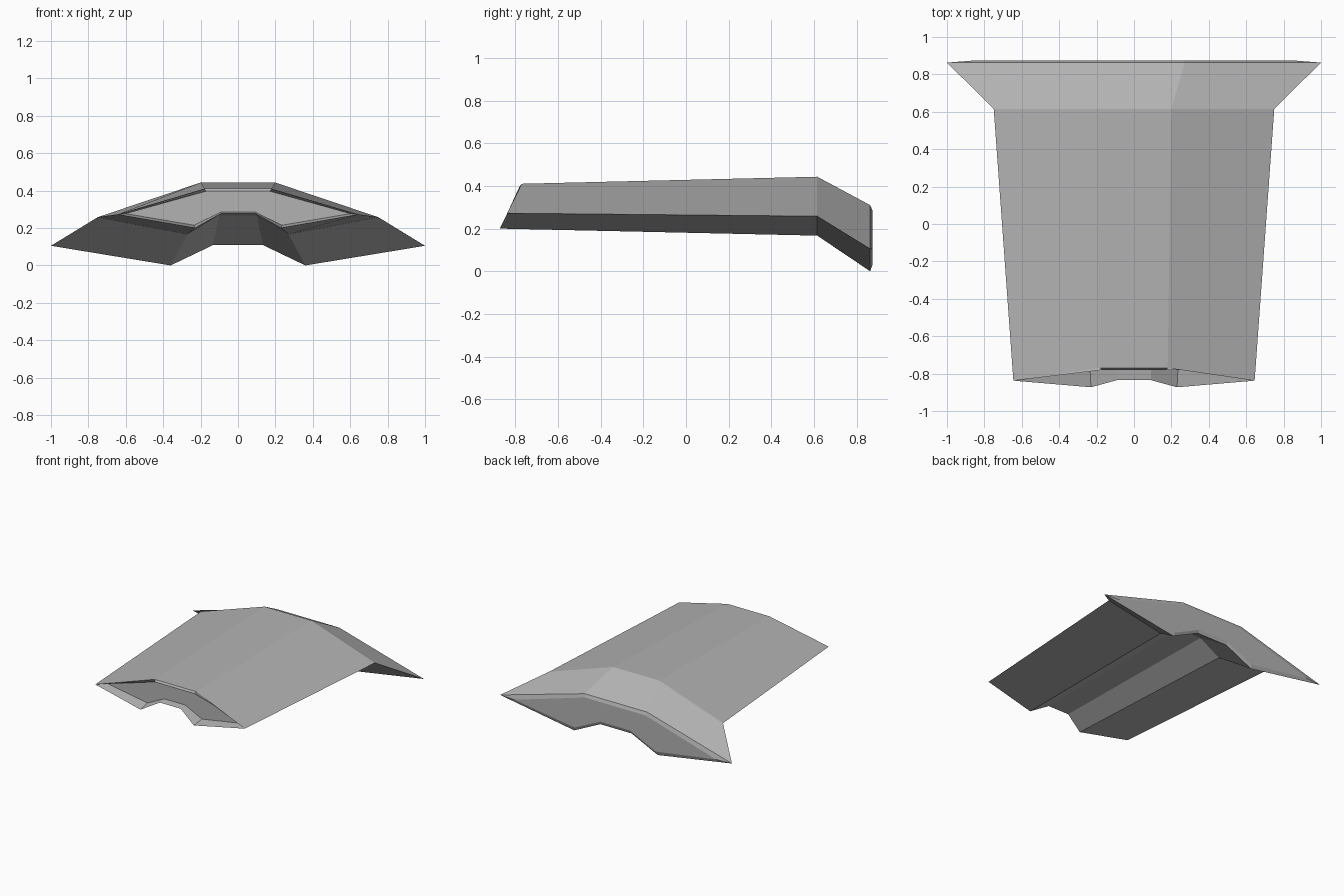
import bpy
import bmesh

cube = bpy.data.objects.get("Cube")
if cube:
    bpy.data.objects.remove(cube, do_unlink=True)

# One grey for the whole panel
grey = bpy.data.materials.new("light_grey")
grey.use_nodes = True
colour = (0.45, 0.45, 0.45, 1)
grey.diffuse_color = colour
grey.node_tree.nodes["Principled BSDF"].inputs["Base Color"].default_value = colour


def raked(z):
    """Depth of the backward-leaning front rim at a given height."""
    return -0.77 - (0.41 - z) * 0.49


def upright(y):
    return lambda z: y


# Half cross-sections (x, z): top edge, side tip, lower keel, centre notch
sections = [
    # recess floor
    (upright(-0.78), [(0.17, 0.397), (0.6, 0.277), (0.235, 0.215), (0.09, 0.286)]),
    # front rim
    (raked, [(0.18, 0.41), (0.645, 0.272), (0.23, 0.2), (0.09, 0.278)]),
    # fold line
    (upright(0.615), [(0.2, 0.443), (0.75, 0.258), (0.27, 0.167), (0.1, 0.266)]),
    # flared rear edge
    (upright(0.863), [(0.27, 0.31), (1.0, 0.105), (0.36, 0.0), (0.135, 0.108)]),
    # bevelled rear cap
    (upright(0.873), [(0.26, 0.286), (0.87, 0.106), (0.35, 0.028), (0.128, 0.133)]),
]

# Loft the mirrored rings and close both ends
bm = bmesh.new()
rings = []
for depth, half in sections:
    outline = half + [(-x, z) for x, z in reversed(half)]
    rings.append([bm.verts.new((x, depth(z), z)) for x, z in outline])

for a, b in zip(rings, rings[1:]):
    for i in range(len(a)):
        j = (i + 1) % len(a)
        bm.faces.new((a[i], a[j], b[j], b[i]))
bm.faces.new(rings[0])
bm.faces.new(rings[-1])
bmesh.ops.recalc_face_normals(bm, faces=bm.faces)

mesh = bpy.data.meshes.new("flared_panel")
bm.to_mesh(mesh)
bm.free()
mesh.materials.append(grey)
panel = bpy.data.objects.new("flared_panel", mesh)
bpy.context.collection.objects.link(panel)
